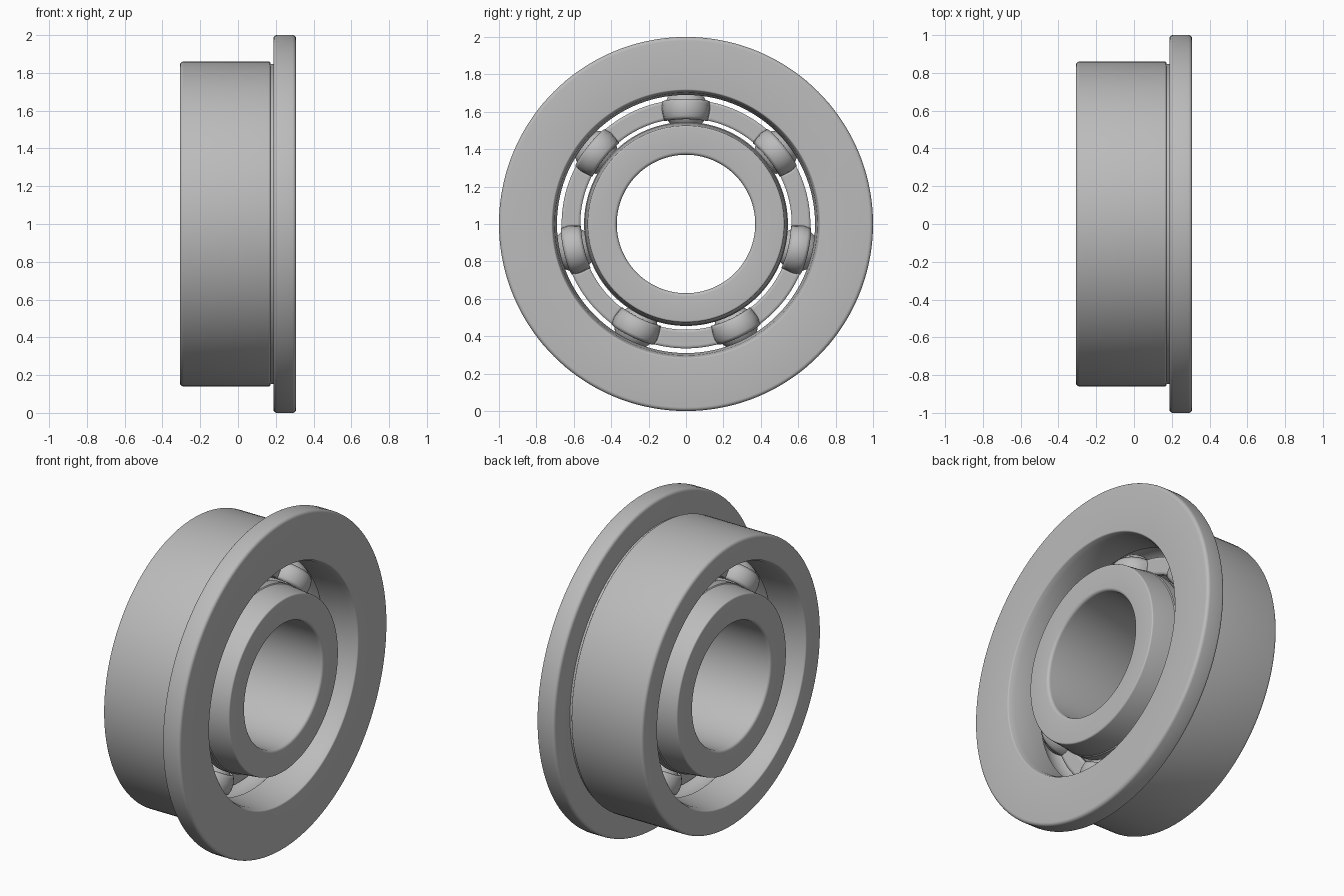
import bpy, bmesh, math
from mathutils import Vector, Matrix

old = bpy.data.objects.get("Cube")
if old:
    bpy.data.objects.remove(old, do_unlink=True)

HALF = 0.308        # half width of the bearing
PITCH = 0.615       # radius of the circle of balls
BALL = 0.115
RACE = 0.12         # groove radius
COUNT = 7
CENTRE = Vector((0, 0, 1))

steel = bpy.data.materials.new("steel grey")
steel.use_nodes = True
grey = (0.5, 0.5, 0.5, 1)
steel.diffuse_color = grey
steel.node_tree.nodes["Principled BSDF"].inputs["Base Color"].default_value = grey


def finish(bm, name, angle=35):
    bmesh.ops.recalc_face_normals(bm, faces=bm.faces)
    mesh = bpy.data.meshes.new(name)
    bm.to_mesh(mesh)
    bm.free()
    obj = bpy.data.objects.new(name, mesh)
    bpy.context.collection.objects.link(obj)
    obj.location = CENTRE
    mesh.materials.append(steel)
    bpy.ops.object.select_all(action='DESELECT')
    obj.select_set(True)
    bpy.context.view_layer.objects.active = obj
    bpy.ops.object.shade_smooth_by_angle(angle=math.radians(angle))
    return obj


def rounded(points, steps=5):
    """Round each (x, radius, fillet) corner of a closed profile."""
    out = []
    for i, (x, r, fillet) in enumerate(points):
        p = Vector((x, r))
        if not fillet:
            out.append(p)
            continue
        a = p + (Vector(points[i - 1][:2]) - p).normalized() * fillet
        b = p + (Vector(points[(i + 1) % len(points)][:2]) - p).normalized() * fillet
        for k in range(steps + 1):
            t = k / steps * math.pi / 2
            out.append(a + (p - a) * math.sin(t) + (b - p) * (1 - math.cos(t)))
    return out


def lathe(name, points, segments=144):
    bm = bmesh.new()
    verts = [bm.verts.new((p.x, 0, p.y)) for p in rounded(points)]
    edges = [bm.edges.new((v, verts[i - 1])) for i, v in enumerate(verts)]
    bmesh.ops.spin(bm, geom=verts + edges, cent=(0, 0, 0), axis=(1, 0, 0),
                   angle=math.tau, steps=segments, use_merge=True)
    bmesh.ops.remove_doubles(bm, verts=bm.verts, dist=1e-5)
    return finish(bm, name)


def groove(shoulder, side, steps=14):
    """Arc of the ball track, from +x to -x."""
    reach = math.acos(abs(shoulder - PITCH) / RACE)
    return [(RACE * math.sin(t), PITCH + side * RACE * math.cos(t), 0)
            for t in (reach * (1 - 2 * k / steps) for k in range(steps + 1))]


# Outer ring with flange and relief groove
lathe("outer_ring", [
    (-HALF, 0.86, 0.02), (0.17, 0.86, 0.008), (0.172, 0.848, 0), (0.187, 0.848, 0),
    (0.187, 1.0, 0.02), (HALF, 1.0, 0.02),
    (HALF, 0.715, 0.006), (0.27, 0.702, 0), (0.15, 0.69, 0),
    *groove(0.69, 1),
    (-0.15, 0.69, 0), (-0.27, 0.702, 0), (-HALF, 0.715, 0.006)])

# Inner ring with tapered shoulders
lathe("inner_ring", [
    (-HALF, 0.37, 0.018), (-HALF, 0.525, 0.008), (-0.155, 0.54, 0), (-0.15, 0.545, 0),
    *reversed(groove(0.545, -1)),
    (0.15, 0.545, 0), (0.155, 0.54, 0), (HALF, 0.525, 0.008), (HALF, 0.37, 0.018)])

# Balls, the first one at the top
centres = [Vector((0, PITCH * math.sin(a), PITCH * math.cos(a)))
           for a in (math.tau * i / COUNT for i in range(COUNT))]
for i, c in enumerate(centres):
    bm = bmesh.new()
    bmesh.ops.create_uvsphere(bm, u_segments=40, v_segments=24, radius=BALL,
                              matrix=Matrix.Translation(c))
    finish(bm, f"ball_{i + 1}")

# Pressed cage: flat ribbon that bulges over every ball, mirrored to both halves
SHELL, STEPS, ROWS = 0.117, 420, 6
bm = bmesh.new()
rings = []
for k in range(STEPS):
    a = math.tau * k / STEPS
    ring = []
    for j in range(ROWS + 1):
        r = 0.565 + 0.1 * j / ROWS
        p = Vector((0, r * math.sin(a), r * math.cos(a)))
        d = min((p - c).length for c in centres)
        p.x = math.sqrt(max(0, SHELL ** 2 - d ** 2))
        ring.append(bm.verts.new(p))
    rings.append(ring)
for k in range(STEPS):
    a, b = rings[k - 1], rings[k]
    for j in range(ROWS):
        bm.faces.new((a[j], a[j + 1], b[j + 1], b[j]))
cage = finish(bm, "ball_cage")
if sum(f.normal.x for f in cage.data.polygons) < 0:
    cage.data.flip_normals()
solid = cage.modifiers.new("thickness", 'SOLIDIFY')
solid.thickness = 0.013
solid.offset = 1
mirror = cage.modifiers.new("other_half", 'MIRROR')
mirror.use_axis = (True, False, False)
mirror.use_mirror_merge = False
